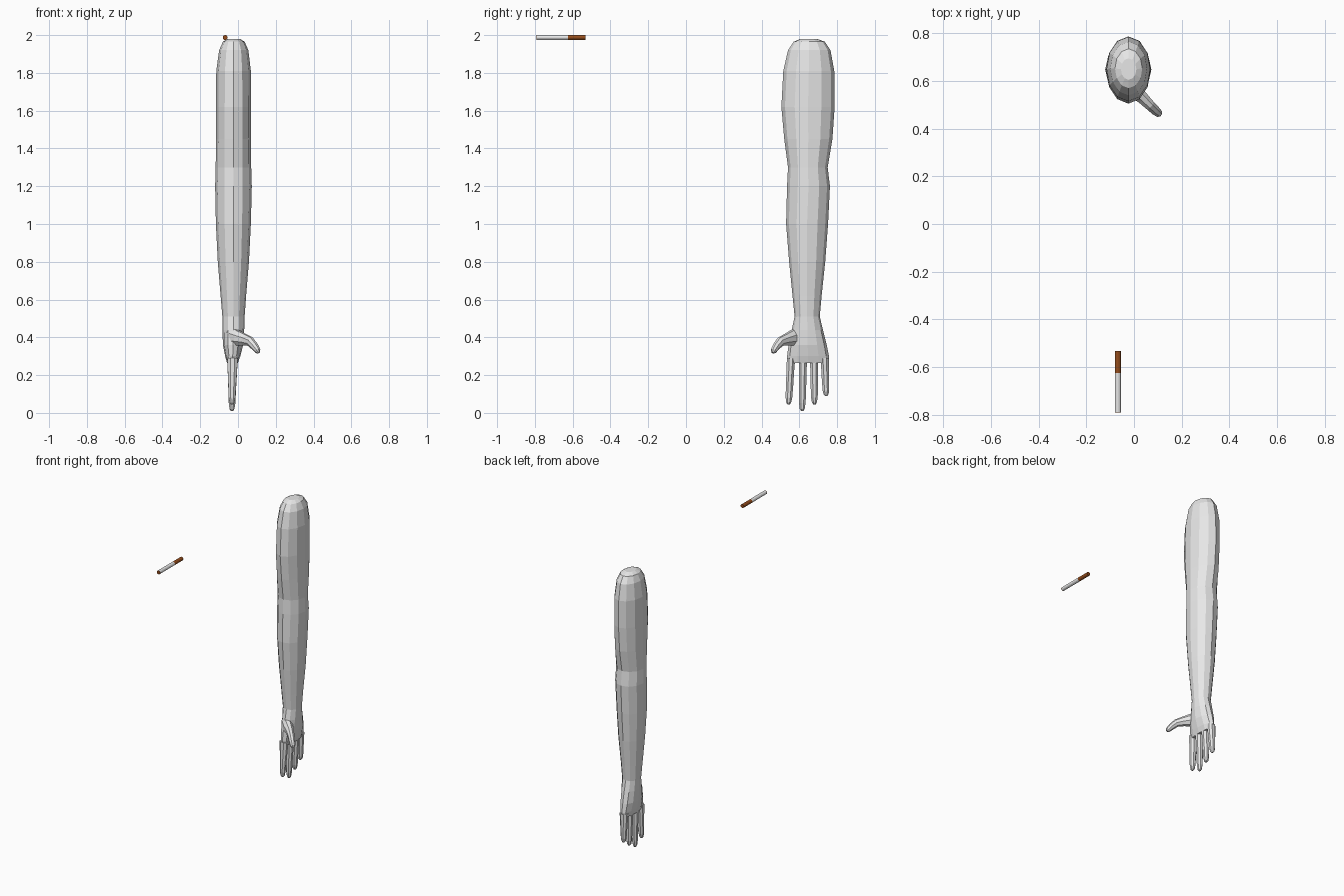
import bpy, bmesh, math
from mathutils import Vector

if "Cube" in bpy.data.objects:
    bpy.data.objects.remove(bpy.data.objects["Cube"])


def material(name, rgb):
    m = bpy.data.materials.new(name)
    m.diffuse_color = (*rgb, 1)
    m.use_nodes = True
    m.node_tree.nodes["Principled BSDF"].inputs["Base Color"].default_value = m.diffuse_color
    return m


SKIN = material("pale grey skin", (0.8, 0.8, 0.8))
PAPER = material("white paper", (0.8, 0.8, 0.8))
FILTER = material("brown filter", (0.30, 0.075, 0.012))


def loft(name, rings, mat):
    """Skin a list of vertex rings and close both ends."""
    bm = bmesh.new()
    loops = [[bm.verts.new(p) for p in ring] for ring in rings]
    n = len(loops[0])
    for a, b in zip(loops, loops[1:]):
        for i in range(n):
            j = (i + 1) % n
            bm.faces.new((a[i], a[j], b[j], b[i]))
    bm.faces.new(loops[0])
    bm.faces.new(loops[-1])
    bmesh.ops.recalc_face_normals(bm, faces=bm.faces)
    me = bpy.data.meshes.new(name)
    bm.to_mesh(me)
    bm.free()
    me.materials.append(mat)
    ob = bpy.data.objects.new(name, me)
    bpy.context.collection.objects.link(ob)
    return ob


def section(z, x0, x1, y0, y1, n=12):
    """Horizontal oval between the given limits."""
    cx, cy, rx, ry = (x0 + x1) / 2, (y0 + y1) / 2, (x1 - x0) / 2, (y1 - y0) / 2
    return [(cx + rx * math.sin(2 * math.pi * i / n),
             cy + ry * math.cos(2 * math.pi * i / n), z) for i in range(n)]


def tube(name, path, mat, n=8, side=Vector((1, 0, 0))):
    """Tube along (point, side radius, depth radius) stations."""
    pts = [Vector(p) for p, _, _ in path]
    rings = []
    for k, (_, ra, rb) in enumerate(path):
        d = (pts[min(k + 1, len(pts) - 1)] - pts[max(k - 1, 0)]).normalized()
        u = (side - d * side.dot(d)).normalized()
        v = d.cross(u)
        rings.append([pts[k] + u * ra * math.cos(2 * math.pi * (i + .5) / n)
                      + v * rb * math.sin(2 * math.pi * (i + .5) / n)
                      for i in range(n)])
    return loft(name, rings, mat)


# Arm from rounded shoulder to palm: z, x limits, y limits
ARM = [(1.98, -.055, .01, .605, .695), (1.965, -.08, .035, .57, .735),
       (1.92, -.10, .055, .54, .765), (1.81, -.115, .068, .515, .785),
       (1.62, -.117, .07, .505, .787), (1.45, -.117, .07, .52, .775),
       (1.30, -.118, .07, .54, .75), (1.20, -.121, .073, .535, .762),
       (1.0, -.117, .068, .53, .752), (.80, -.107, .058, .546, .737),
       (.62, -.092, .043, .564, .718), (.51, -.083, .035, .575, .708),
       (.44, -.082, .033, .56, .725), (.36, -.08, .027, .543, .745),
       (.30, -.068, .012, .535, .757), (.265, -.058, .0, .536, .757)]
loft("arm", [section(*s) for s in ARM], SKIN)

# Four fingers: name, base y, tip y, tip z
for name, yb, yt, zt in (("index", .556, .543, .045), ("middle", .619, .615, .01),
                         ("ring", .678, .68, .045), ("little", .734, .742, .09)):
    L = .29 - zt
    stations = [(0, .030, .024), (.25, .027, .022), (.6, .022, .021),
                (.85, .019, .019), (.96, .014, .014), (1, .007, .007)]
    tube(name + "_finger",
         [((-.029 - .003 * t, yb + (yt - yb) * t, .29 - L * t), a, b)
          for t, a, b in stations], SKIN)

# Thumb with its fleshy root
tube("thumb", [((-.04, .60, .405), .055, .035), ((.0, .56, .395), .042, .033),
               ((.035, .53, .387), .032, .027), ((.065, .50, .377), .026, .023),
               ((.088, .478, .352), .021, .021), ((.104, .464, .329), .017, .017),
               ((.109, .460, .318), .008, .008)], SKIN, side=Vector((0, 0, 1)))


# Cigarette: paper, filter and burnt tip
def rod(name, y0, y1, mat):
    return tube(name, [((-.068, y, 1.987), .013, .013) for y in (y0, y1)], mat, n=12)


rod("cigarette_paper", -.788, -.625, PAPER)
rod("cigarette_filter", -.625, -.532, FILTER)
rod("cigarette_tip", -.791, -.788, FILTER)
